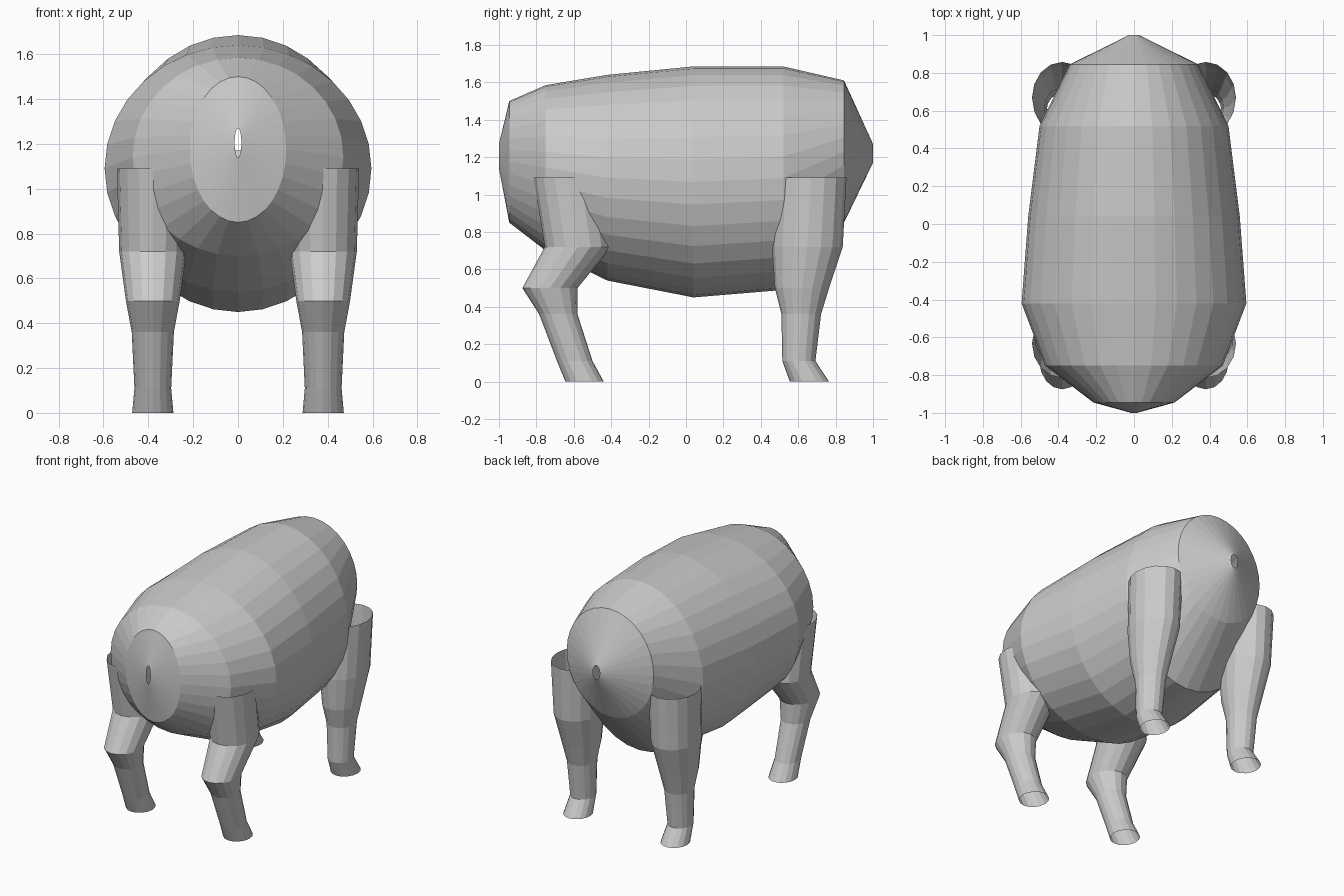
import bpy, bmesh
from math import sin, cos, pi

cube = bpy.data.objects.get("Cube")
if cube:
    bpy.data.objects.remove(cube, do_unlink=True)

grey = bpy.data.materials.new("plain grey")
grey.use_nodes = True
colour = (0.6, 0.6, 0.6, 1)
grey.diffuse_color = colour
grey.node_tree.nodes["Principled BSDF"].inputs["Base Color"].default_value = colour


def open_tube(name, rings):
    """Bridge rings of points into an open, flat-shaded tube."""
    bm = bmesh.new()
    loops = [[bm.verts.new(p) for p in ring] for ring in rings]
    for a, b in zip(loops, loops[1:]):
        n = len(a)
        for i in range(n):
            j = (i + 1) % n
            bm.faces.new((a[i], a[j], b[j], b[i]))
    bmesh.ops.recalc_face_normals(bm, faces=bm.faces)
    mesh = bpy.data.meshes.new(name)
    bm.to_mesh(mesh)
    bm.free()
    mesh.materials.append(grey)
    obj = bpy.data.objects.new(name, mesh)
    bpy.context.collection.objects.link(obj)


def ellipse(n):
    return [(cos(2 * pi * i / n), sin(2 * pi * i / n)) for i in range(n)]


# Barrel body: y, half width, bottom z, top z, small holes at both ends
body = [(-1, .015, 1.14, 1.27), (-.945, .215, .85, 1.5), (-.75, .47, .70, 1.585),
        (-.42, .595, .54, 1.64), (.04, .56, .45, 1.685), (.52, .50, .49, 1.685),
        (.845, .34, .85, 1.61), (1, .027, 1.17, 1.27)]
open_tube("body", [[(w * c, y, (lo + hi) / 2 + (hi - lo) / 2 * s)
                    for c, s in ellipse(32)] for y, w, lo, hi in body])

# Legs: z, half width, front y, back y
front_leg = [(1.09, .16, -.815, -.45), (.72, .15, -.755, -.40), (.5, .12, -.875, -.58),
             (.36, .094, -.785, -.58), (.11, .082, -.69, -.50), (0, .092, -.645, -.44)]
back_leg = [(1.09, .16, .48, .858), (.72, .15, .46, .838), (.5, .12, .475, .765),
            (.36, .094, .51, .722), (.11, .082, .515, .692), (0, .092, .555, .765)]
for part, rings in (("front", front_leg), ("back", back_leg)):
    for side, x in (("left", .38), ("right", -.38)):
        open_tube(f"{part}_{side}_leg",
                  [[(x + w * c, (y0 + y1) / 2 + (y1 - y0) / 2 * s, z)
                    for c, s in ellipse(16)] for z, w, y0, y1 in rings])
